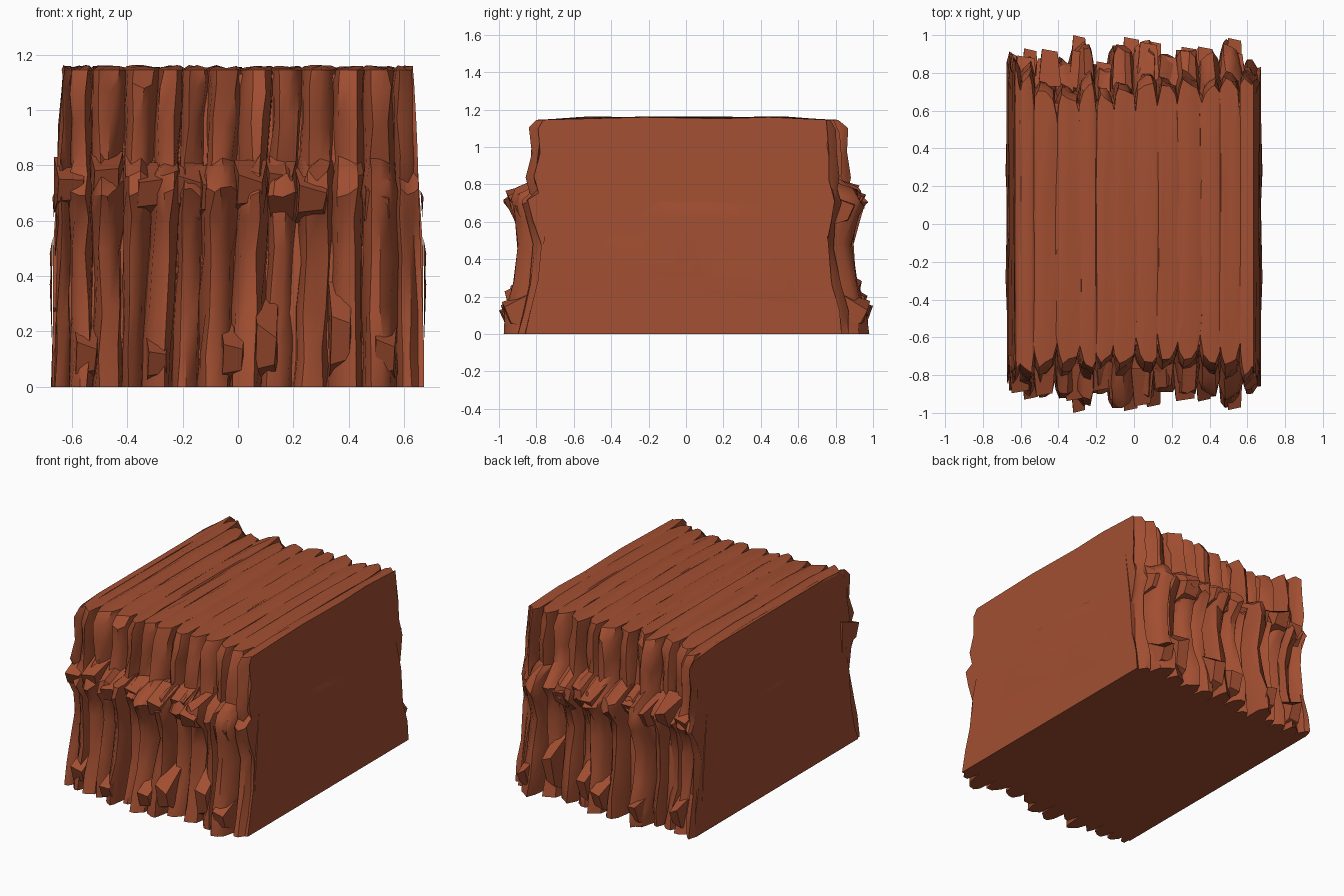
import bpy, bmesh, math, random
from mathutils import Vector

if "Cube" in bpy.data.objects:
    bpy.data.objects.remove(bpy.data.objects["Cube"])

random.seed(7)
rock = bpy.data.materials.new("red brown rock")
rock.diffuse_color = (0.36, 0.077, 0.031, 1)
rock.use_nodes = True
rock.node_tree.nodes["Principled BSDF"].inputs["Base Color"].default_value = rock.diffuse_color


def finish(name, bm, angle=38):
    bmesh.ops.recalc_face_normals(bm, faces=bm.faces[:])
    me = bpy.data.meshes.new(name)
    bm.to_mesh(me)
    bm.free()
    ob = bpy.data.objects.new(name, me)
    bpy.context.collection.objects.link(ob)
    me.materials.append(rock)
    bpy.ops.object.select_all(action='DESELECT')
    ob.select_set(True)
    bpy.context.view_layer.objects.active = ob
    bpy.ops.object.shade_smooth_by_angle(angle=math.radians(angle))
    return ob


# Heights of the cliff profile, and how far each row steps in from the foot
LEVELS = [(0, 0), (0.12, 0.02), (0.28, 0.06), (0.48, 0.075), (0.62, 0.06),
          (0.70, 0.03), (0.76, 0.07), (0.82, 0.12), (0.96, 0.13), (1.08, 0.14), (1.145, 0.17)]
# Across one slab: position, recess (sharp lip on one side, soft fall on the other)
ACROSS = [(-0.04, 0.15), (0.06, 0.05), (0.24, 0.0), (0.55, 0.015), (0.86, 0.045), (1.04, 0.14)]


def side_limit(z):
    return 0.672 if z < 0.5 else 0.672 - (z - 0.5) * 0.062


def slab(name, x0, x1, t0, t1, front, back, ledge, top_in, flip):
    """Rock slab running front to back; x0..x1 at the foot, t0..t1 at the top."""
    bm = bmesh.new()
    across = [(1 - t, d) for t, d in reversed(ACROSS)] if flip else ACROSS
    fj = [random.uniform(-0.014, 0.014) for _ in LEVELS]
    bj = [random.uniform(-0.014, 0.014) for _ in LEVELS]
    rings = []
    for i, (t, rec) in enumerate(across):
        outer = (i == 0 and x0 < -0.66) or (i == len(across) - 1 and x1 > 0.66)
        if outer:
            rec *= 0.3

        def xat(z):
            k = z / 1.15
            a, b = x0 + (t0 - x0) * k, x1 + (t1 - x1) * k
            x = a + (b - a) * t
            lim = side_limit(z)
            return max(-lim, min(lim, x))
        ring = []
        for sgn, foot, jit in ((-1, front, fj), (1, back, bj)):
            rows = []
            for n, (z, step) in enumerate(LEVELS):
                if z in (0.70, 0.76):
                    step -= ledge
                if z > 0.8:
                    step += top_in
                y = foot - step - rec * (0.75 if 0.6 < z < 0.8 else 1) + jit[n]
                y += random.uniform(-0.012, 0.012)
                y = min(y, foot)
                zz = z + (random.uniform(-0.025, 0.025) if 0 < n < len(LEVELS) - 1 else 0)
                rows.append(Vector((xat(z) + (0 if outer else random.uniform(-0.008, 0.008)), sgn * y, zz)))
            # top surface points heading to the middle
            for yy in (0.5, 0.2):
                rows.append(Vector((xat(1.155), sgn * (yy + random.uniform(-0.06, 0.06)),
                                    1.155 + random.uniform(-0.006, 0.008) - (rec * 0.06 if not outer else 0))))
            ring += rows if sgn < 0 else rows[::-1]
        rings.append([bm.verts.new(p) for p in ring])
    m = len(rings[0])
    for a, b in zip(rings, rings[1:]):
        for j in range(m):
            bm.faces.new((a[j], a[(j + 1) % m], b[(j + 1) % m], b[j]))
    bm.faces.new(rings[0])
    bm.faces.new(rings[-1][::-1])
    finish(name, bm)


# foot x0, x1 | top x0, x1 | front reach, back reach | ledge | extra step at top
SLABS = [
    (-0.672, -0.60, -0.64, -0.60, 0.89, 0.92, 0.01, -0.07),
    (-0.61, -0.52, -0.61, -0.53, 0.92, 0.90, 0.02, -0.05),
    (-0.52, -0.42, -0.53, -0.41, 0.92, 0.88, 0.03, -0.01),
    (-0.42, -0.345, -0.41, -0.285, 0.94, 0.89, 0.02, 0.02),
    (-0.345, -0.24, -0.285, -0.20, 0.985, 0.985, 0.01, 0.06),
    (-0.24, -0.14, -0.20, -0.105, 0.90, 0.86, 0.03, 0.0),
    (-0.14, -0.03, -0.105, 0.01, 0.975, 0.95, 0.04, 0.06),
    (-0.03, 0.08, 0.01, 0.125, 0.965, 0.975, 0.02, 0.05),
    (0.08, 0.20, 0.125, 0.235, 0.89, 0.90, 0.05, 0.0),
    (0.20, 0.325, 0.235, 0.355, 0.90, 0.92, 0.06, 0.0),
    (0.325, 0.45, 0.355, 0.455, 0.93, 0.92, 0.0, 0.01),
    (0.45, 0.575, 0.455, 0.56, 0.98, 0.98, -0.01, 0.05),
    (0.575, 0.672, 0.56, 0.635, 0.90, 0.87, 0.0, -0.07),
]
for n, s in enumerate(SLABS):
    slab("rock_slab_%d" % (n + 1), *s, n % 3 == 1)

# Solid core behind the grooves
bm = bmesh.new()
loops = [[bm.verts.new((sx * w, sy * d, z)) for sx, sy in ((-1, -1), (1, -1), (1, 1), (-1, 1))]
         for z, w, d in ((0, 0.668, 0.80), (0.5, 0.668, 0.76), (1.13, 0.628, 0.64))]
for a, b in zip(loops, loops[1:]):
    for j in range(4):
        bm.faces.new((a[j], a[(j + 1) % 4], b[(j + 1) % 4], b[j]))
bm.faces.new(loops[0][::-1])
bm.faces.new(loops[-1])
finish("rock_core", bm)


def shard(bm, x, y, z, w, depth, h, sgn):
    """Broken wedge whose upper lip sticks out of the cliff face."""
    r = lambda a: random.uniform(-a, a)
    pts = [(x - w, y - sgn * depth, z - h), (x + w, y - sgn * depth, z - h),
           (x + w, y - sgn * depth, z + h), (x - w, y - sgn * depth, z + h),
           (x - w * 0.8, y - sgn * 0.04, max(0, z - h * 0.6)), (x + w * 0.7, y - sgn * 0.05, max(0, z - h * 0.5)),
           (x + w * 0.8 + r(0.01), y - sgn * 0.015, z + h * 0.2 + r(0.02)), (x - w * 0.7, y, z + h * 0.35 + r(0.02))]
    v = [bm.verts.new((p[0], p[1], max(0, p[2]))) for p in pts]
    for f in ((0, 3, 2, 1), (4, 5, 6, 7), (0, 1, 5, 4), (1, 2, 6, 5), (2, 3, 7, 6), (3, 0, 4, 7)):
        bm.faces.new([v[i] for i in f])


# Jagged ledge round the middle and broken spikes at the foot
bm = bmesh.new()
for sgn in (-1, 1):
    for x, y, z in ((-0.59, 0.90, 0.73), (-0.46, 0.91, 0.75), (-0.30, 0.94, 0.71), (-0.17, 0.88, 0.72),
                    (-0.07, 0.94, 0.70), (0.06, 0.95, 0.72), (0.17, 0.88, 0.74), (0.28, 0.92, 0.69),
                    (0.52, 0.93, 0.66)):
        shard(bm, x + sgn * 0.015, sgn * (y + random.uniform(-0.02, 0.02)), z, 0.06, 0.2, 0.10, sgn)
finish("ledge_shards", bm, 30)

bm = bmesh.new()
for sgn in (-1, 1):
    for x, y, h in ((-0.55, 0.93, 0.12), (-0.29, 1.0, 0.1), (-0.02, 0.99, 0.12), (0.10, 0.97, 0.16),
                    (0.37, 0.94, 0.2), (0.53, 0.985, 0.12)):
        shard(bm, x, sgn * y, h, 0.045, 0.2, h, sgn)
finish("foot_shards", bm, 30)

# Thin raised flakes on the two side walls and the top
bm = bmesh.new()
for sgn in (-1, 1):
    for y, z, ly, lz in ((0.1, 0.66, 0.35, 0.05), (-0.2, 0.42, 0.3, 0.12), (0.35, 0.3, 0.25, 0.14)):
        x = side_limit(z)
        c = [bm.verts.new((sgn * side_limit(z + b * lz), y + a * ly, z + b * lz))
             for a, b in ((-1, -0.6), (1, -1), (0.8, 0.7), (-0.7, 1))]
        tip = bm.verts.new((sgn * (x + 0.008), y - 0.3 * ly, z + 0.5 * lz))
        for j in range(4):
            bm.faces.new((c[j], c[(j + 1) % 4], tip))
        bm.faces.new(c)
finish("side_flakes", bm, 60)
